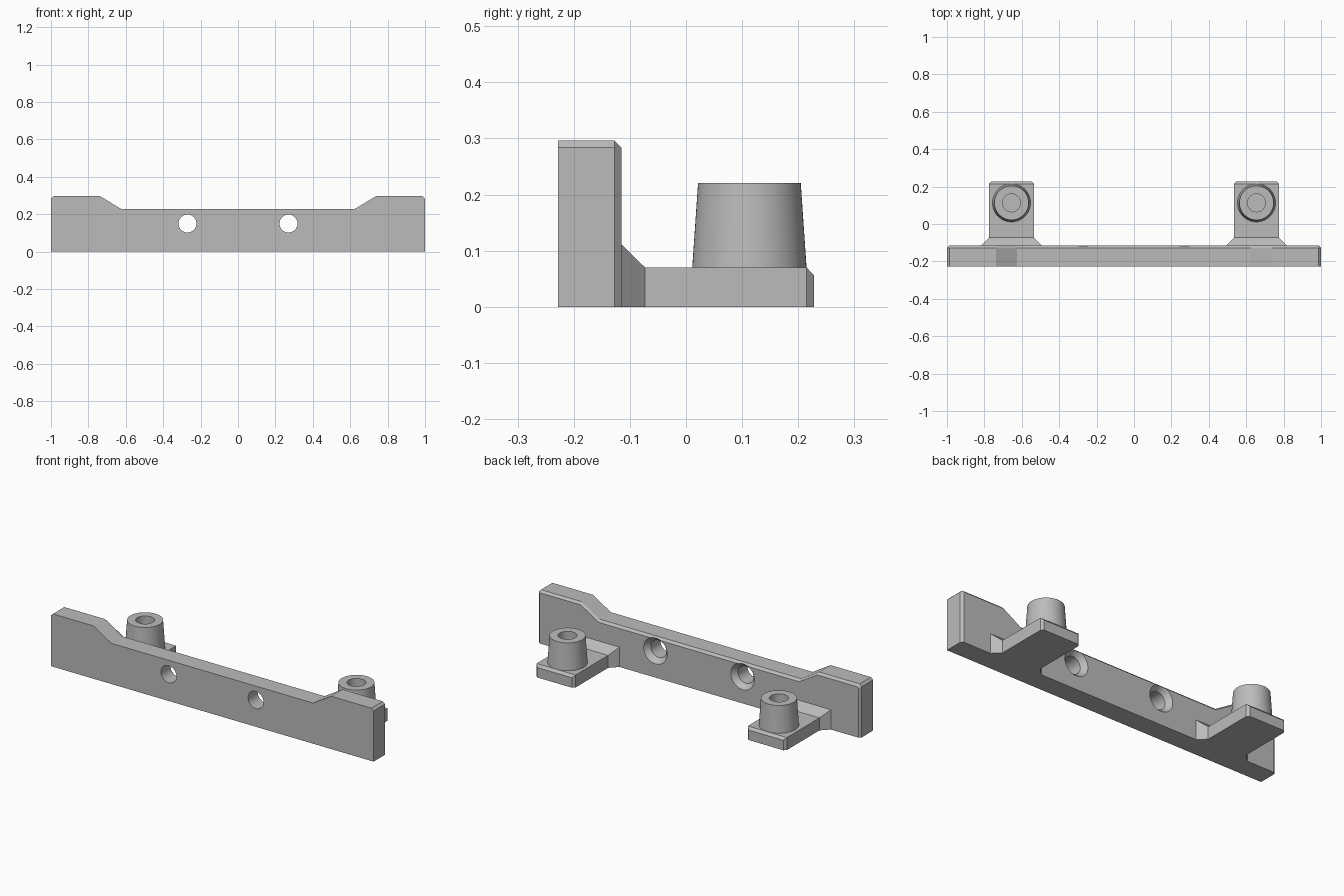
import bpy, bmesh, math
from mathutils import Matrix, Vector

cube = bpy.data.objects.get("Cube")
if cube:
    bpy.data.objects.remove(cube, do_unlink=True)

GREY = (0.5, 0.5, 0.5, 1.0)
grey = bpy.data.materials.new("plain grey")
grey.use_nodes = True
grey.diffuse_color = GREY
grey.node_tree.nodes["Principled BSDF"].inputs["Base Color"].default_value = GREY


def finish(bm, name):
    bmesh.ops.recalc_face_normals(bm, faces=bm.faces[:])
    mesh = bpy.data.meshes.new(name)
    bm.to_mesh(mesh)
    bm.free()
    mesh.materials.append(grey)
    obj = bpy.data.objects.new(name, mesh)
    bpy.context.collection.objects.link(obj)
    return obj


def activate(obj):
    bpy.ops.object.select_all(action='DESELECT')
    obj.select_set(True)
    bpy.context.view_layer.objects.active = obj


def loft(name, sections):
    """Skin a list of (y, [(x, z), ...]) sections and cap both ends."""
    bm = bmesh.new()
    rings = [[bm.verts.new((x, y, z)) for x, z in pts] for y, pts in sections]
    n = len(rings[0])
    for a, b in zip(rings, rings[1:]):
        for i in range(n):
            j = (i + 1) % n
            bm.faces.new((a[i], a[j], b[j], b[i]))
    bm.faces.new(rings[0])
    bm.faces.new(rings[-1])
    return finish(bm, name)


def lathe(name, profile, matrix, steps=64):
    """Turn a closed (radius, height) profile about z, then place it."""
    bm = bmesh.new()
    verts = [bm.verts.new((r, 0, z)) for r, z in profile]
    edges = [bm.edges.new(pair) for pair in zip(verts, verts[1:])]
    bmesh.ops.spin(bm, geom=verts + edges, axis=(0, 0, 1), cent=(0, 0, 0),
                   steps=steps, angle=2 * math.pi)
    bmesh.ops.remove_doubles(bm, verts=bm.verts[:], dist=1e-5)
    bm.transform(matrix)
    return finish(bm, name)


def smooth(obj):
    activate(obj)
    bpy.ops.object.shade_smooth_by_angle(angle=math.radians(25))


# Front plate: raised ends, low middle, chamfered back edge
C = 0.0125
half = [(1, 0), (1, 0.296 - C), (1 - C, 0.296), (0.737, 0.296), (0.625, 0.228)]
inner = [(1 - C, 0), (1 - C, 0.296 - 1.6 * C), (1 - 1.6 * C, 0.296 - C),
         (0.733, 0.296 - C), (0.621, 0.228 - C)]


def mirrored(pts):
    return pts + [(-x, z) for x, z in reversed(pts)]


FRONT, BACK = -0.228, -0.115
plate = loft("front_plate", [(FRONT, mirrored(half)), (BACK - C, mirrored(half)),
                             (BACK, mirrored(inner))])

# Screw holes, countersunk from the back
HOLE, SINK = 0.048, 0.073
for side in (-1, 1):
    place = Matrix.Translation((side * 0.27, BACK, 0.15)) @ Matrix.Rotation(-math.pi / 2, 4, 'X')
    cutter = lathe("hole_cutter", [(0, -0.2), (HOLE, -0.2), (HOLE, -0.028),
                                   (SINK, 0), (SINK, 0.02), (0, 0.02)], place)
    cutter.hide_render = True
    cut = plate.modifiers.new("screw_hole", 'BOOLEAN')
    cut.operation = 'DIFFERENCE'
    cut.solver = 'EXACT'
    cut.object = cutter
    activate(plate)
    bpy.ops.object.modifier_apply(modifier=cut.name)
    bpy.data.objects.remove(cutter, do_unlink=True)
smooth(plate)

# Feet with flared roots and chamfered ends, each carrying a hollow tapered boss
FOOT_X = 0.655
foot_steps = [(BACK, 0.163, 0.111), (-0.073, 0.121, 0.07),
              (0.215, 0.121, 0.07), (0.228, 0.108, 0.056)]
for side, label in ((1, "left"), (-1, "right")):
    cx = side * FOOT_X
    loft(label + "_foot", [(y, [(cx - w, 0), (cx + w, 0), (cx + w, h), (cx - w, h)])
                           for y, w, h in foot_steps])
    boss = lathe(label + "_boss", [(0.102, 0.068), (0.0915, 0.221), (HOLE, 0.221),
                                   (HOLE, 0.071), (0, 0.071)],
                 Matrix.Translation((cx, 0.113, 0)))
    smooth(boss)
